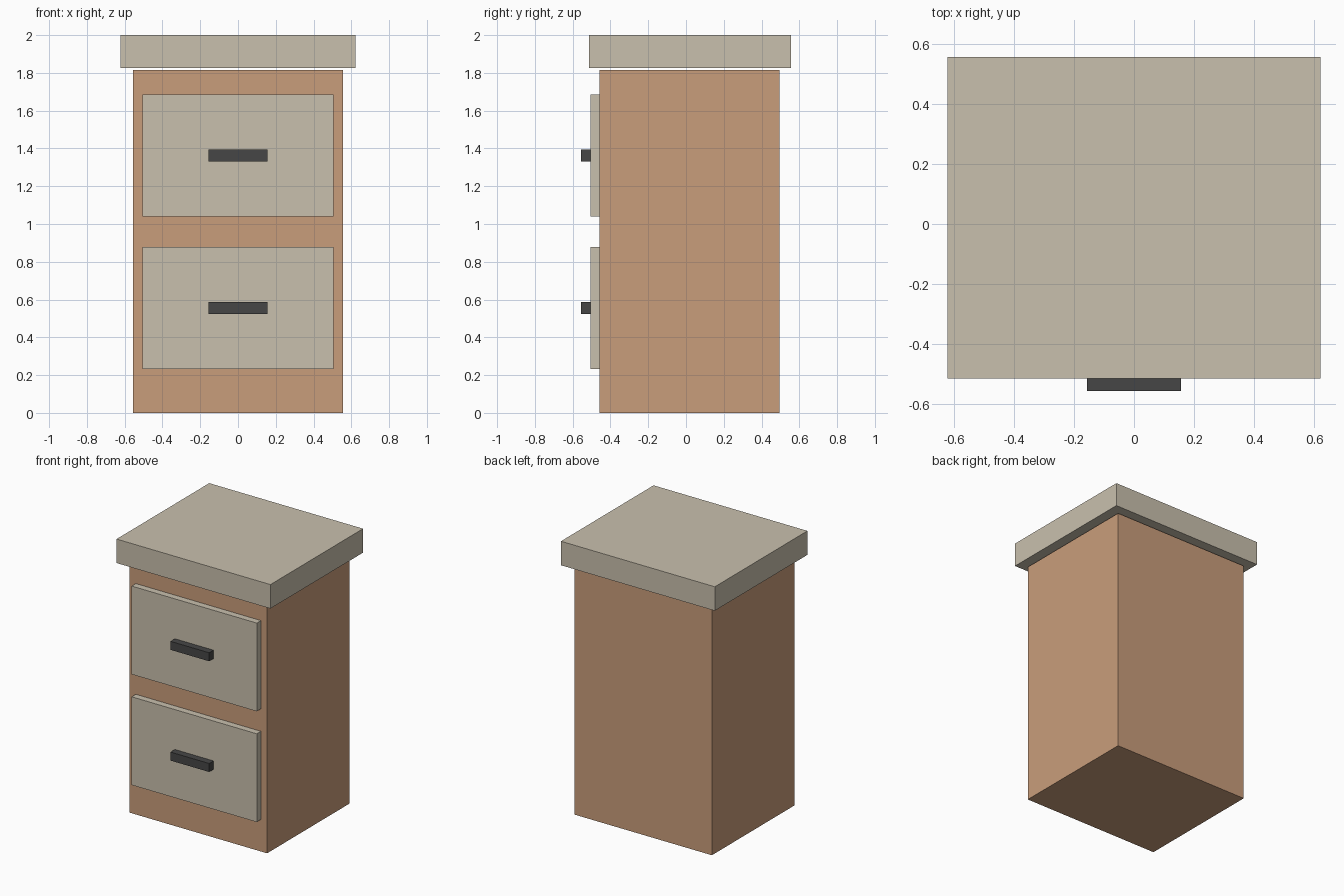
import bpy
import bmesh
from mathutils import Vector

if "Cube" in bpy.data.objects:
    bpy.data.objects.remove(bpy.data.objects["Cube"])


def material(name, rgb):
    m = bpy.data.materials.new(name)
    m.diffuse_color = (*rgb, 1.0)
    m.use_nodes = True
    m.node_tree.nodes["Principled BSDF"].inputs["Base Color"].default_value = m.diffuse_color
    return m


def box(name, lo, hi, mat):
    """Axis-aligned box between two corners, origin at its centre."""
    lo, hi = Vector(lo), Vector(hi)
    bm = bmesh.new()
    bmesh.ops.create_cube(bm, size=1.0)
    bmesh.ops.scale(bm, vec=hi - lo, verts=bm.verts)
    mesh = bpy.data.meshes.new(name)
    bm.to_mesh(mesh)
    bm.free()
    mesh.materials.append(mat)
    obj = bpy.data.objects.new(name, mesh)
    obj.location = (lo + hi) / 2
    bpy.context.collection.objects.link(obj)
    return obj


wood = material("warm_wood", (0.584, 0.337, 0.198))
beige = material("beige_panel", (0.584, 0.527, 0.423))
dark = material("dark_metal", (0.061, 0.061, 0.061))

BODY_FRONT, DRAWER_FRONT, HANDLE_FRONT = -0.457, -0.505, -0.555

# Cabinet body, with a thin shadow gap below the top slab
box("cabinet_body", (-0.555, BODY_FRONT, 0.0), (0.555, 0.494, 1.816), wood)
box("top_slab", (-0.621, -0.513, 1.825), (0.621, 0.555, 2.0), beige)

# Two drawer fronts, each with a bar handle
for level, z in (("lower", 0.555), ("upper", 1.363)):
    box(f"{level}_drawer_front", (-0.505, DRAWER_FRONT, z - 0.322),
        (0.505, BODY_FRONT, z + 0.322), beige)
    box(f"{level}_handle", (-0.156, HANDLE_FRONT, z - 0.031),
        (0.156, DRAWER_FRONT, z + 0.031), dark)
